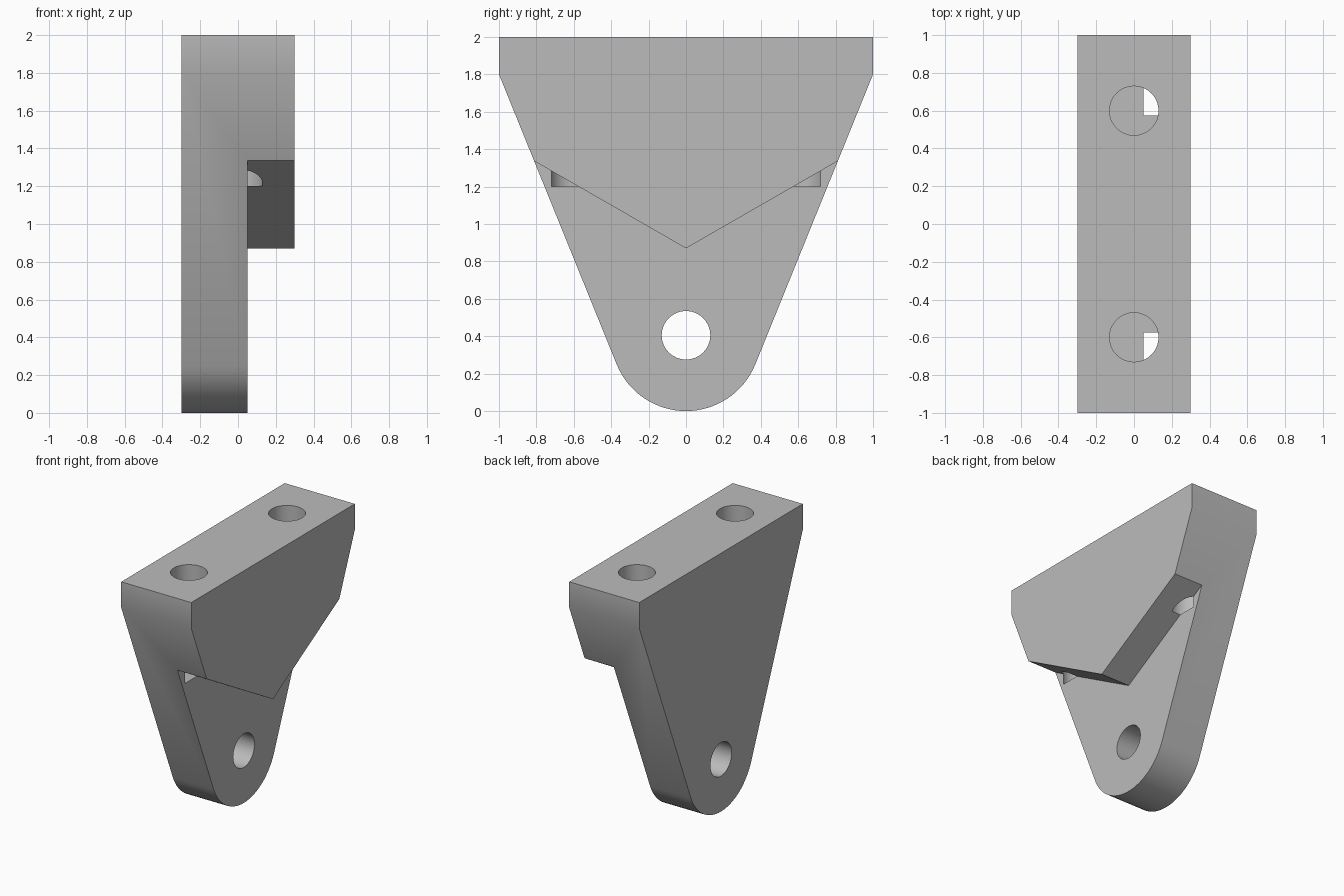
import bpy
import bmesh
from math import atan2, asin, hypot, cos, sin, pi, radians
from mathutils import Matrix

cube = bpy.data.objects.get("Cube")
if cube:
    bpy.data.objects.remove(cube, do_unlink=True)

HALF_WIDTH = 0.3
LUG_FACE = 0.05      # x of the exposed face of the thin lug
LUG_RADIUS = 0.4     # rounded lower end, centred at z = LUG_RADIUS
HOLE_RADIUS = 0.13

grey = bpy.data.materials.new("plain grey")
grey.use_nodes = True
grey.diffuse_color = (0.5, 0.5, 0.5, 1)
grey.node_tree.nodes["Principled BSDF"].inputs["Base Color"].default_value = (0.5, 0.5, 0.5, 1)


def add_object(name, bm):
    bmesh.ops.recalc_face_normals(bm, faces=bm.faces)
    mesh = bpy.data.meshes.new(name)
    bm.to_mesh(mesh)
    bm.free()
    mesh.materials.append(grey)
    obj = bpy.data.objects.new(name, mesh)
    bpy.context.collection.objects.link(obj)
    return obj


def prism(name, outline, x0, x1):
    """Extrude a (y, z) outline along x."""
    bm = bmesh.new()
    face = bm.faces.new([bm.verts.new((x0, y, z)) for y, z in outline])
    new = bmesh.ops.extrude_face_region(bm, geom=[face])["geom"]
    moved = [v for v in new if isinstance(v, bmesh.types.BMVert)]
    bmesh.ops.translate(bm, verts=moved, vec=(x1 - x0, 0, 0))
    return add_object(name, bm)


def drill(name, centre, length, rotation=Matrix()):
    bm = bmesh.new()
    bmesh.ops.create_cone(bm, cap_ends=True, segments=32, radius1=HOLE_RADIUS,
                          radius2=HOLE_RADIUS, depth=length,
                          matrix=Matrix.Translation(centre) @ rotation)
    return add_object(name, bm)


# Bracket body: tapered outline running tangent into a rounded lower end
shoulder = 1.8
rise = shoulder - LUG_RADIUS
taper = atan2(1, rise) - asin(LUG_RADIUS / hypot(1, rise))
steps = 32
arc = []
for i in range(steps + 1):
    a = -taper - (pi - 2 * taper) * i / steps
    arc.append((LUG_RADIUS * cos(a), LUG_RADIUS + LUG_RADIUS * sin(a)))
outline = [(-1, shoulder), (-1, 2), (1, 2), (1, shoulder)] + arc
bracket = prism("hanger_bracket", outline, -HALF_WIDTH, HALF_WIDTH)

# Cutters: V-shaped relief, two blind bolt holes, one pivot hole
cutters = [
    prism("relief_cutter", [(-1.2, 1.56), (0, 0.87), (1.2, 1.56), (1.2, -0.2), (-1.2, -0.2)],
          LUG_FACE, HALF_WIDTH + 0.2),
    drill("pivot_hole_cutter", (0, 0, 0.405), 1, Matrix.Rotation(radians(90), 4, 'Y')),
]
for side, y in (("front", -0.6), ("back", 0.6)):
    cutters.append(drill(side + "_bolt_hole_cutter", (0, y, 1.7), 1))

for cutter in cutters:
    mod = bracket.modifiers.new(cutter.name, 'BOOLEAN')
    mod.operation = 'DIFFERENCE'
    mod.solver = 'EXACT'
    mod.object = cutter

# Bake the cuts and drop the cutters
bpy.context.view_layer.update()
graph = bpy.context.evaluated_depsgraph_get()
baked = bpy.data.meshes.new_from_object(bracket.evaluated_get(graph))
bracket.modifiers.clear()
bracket.data = baked
baked.materials.clear()
baked.materials.append(grey)
for cutter in cutters:
    bpy.data.objects.remove(cutter, do_unlink=True)

# Smooth curved walls, crisp edges
bpy.ops.object.select_all(action='DESELECT')
bracket.select_set(True)
bpy.context.view_layer.objects.active = bracket
bpy.ops.object.shade_smooth_by_angle(angle=radians(25))
